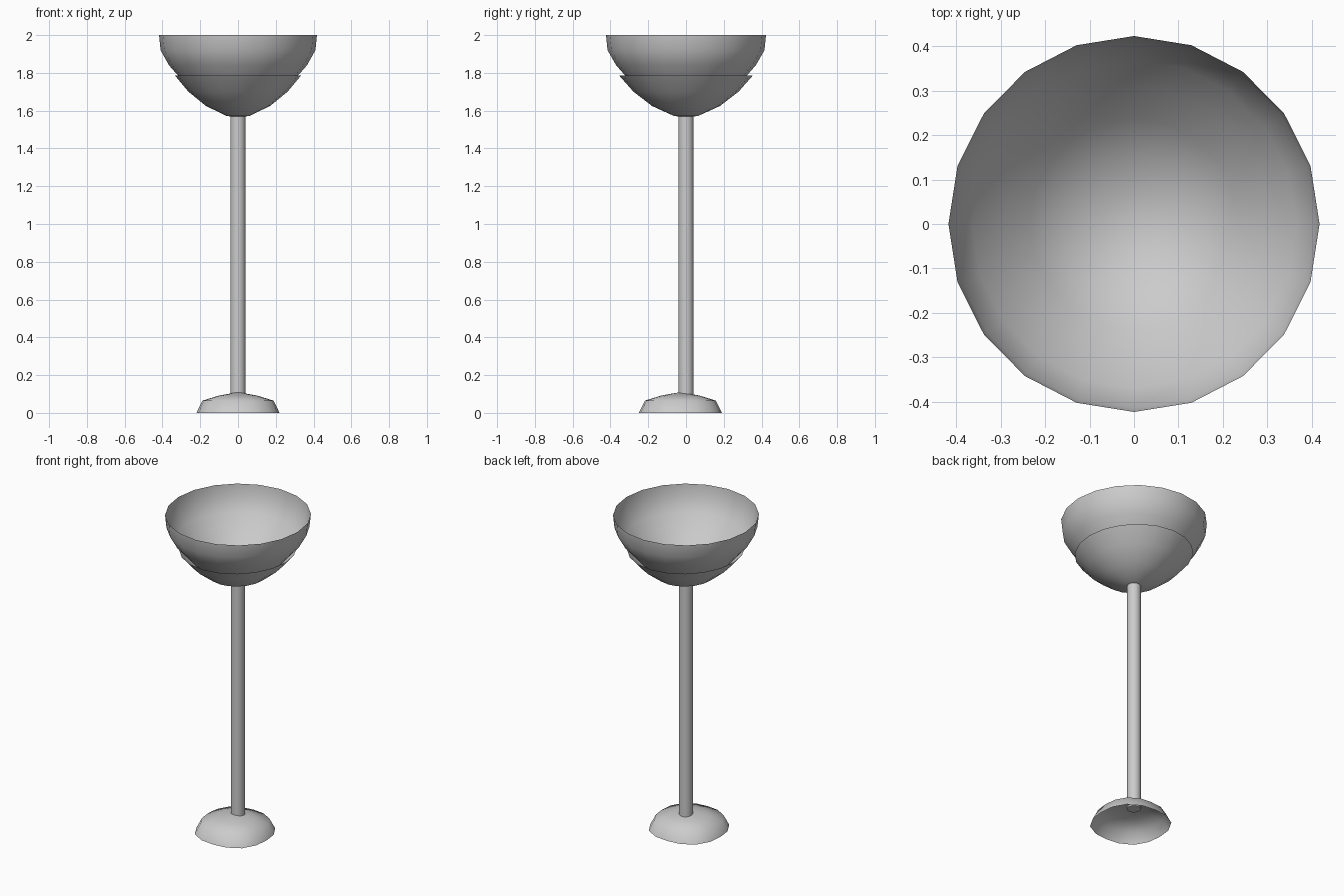
import bpy, bmesh
from math import cos, sin, pi, radians

cube = bpy.data.objects.get("Cube")
if cube:
    bpy.data.objects.remove(cube, do_unlink=True)

grey = bpy.data.materials.new("plain_grey")
grey.use_nodes = True
grey.diffuse_color = (0.6, 0.6, 0.6, 1)
grey.node_tree.nodes["Principled BSDF"].inputs["Base Color"].default_value = (0.6, 0.6, 0.6, 1)


def lathe(name, profile, sides, stretch_x=1.0, stretch_y=1.0, square=0.0, offset_y=0.0):
    """Open thin shell turned around z; profile runs from its rim to its tip."""
    bm = bmesh.new()
    rings = []
    for r, z in profile:
        if r == 0:
            rings.append([bm.verts.new((0, offset_y, z))] * sides)
            continue
        ring = []
        for i in range(sides):
            a = 2 * pi * i / sides
            k = r * (1 + square * (1 - cos(4 * a)))
            ring.append(bm.verts.new((k * cos(a) * stretch_x, k * sin(a) * stretch_y + offset_y, z)))
        rings.append(ring)
    for low, high in zip(rings, rings[1:]):
        for i in range(sides):
            j = (i + 1) % sides
            corners = list(dict.fromkeys((low[i], low[j], high[j], high[i])))
            bm.faces.new(corners)
    # Normals point away from the hollow side
    bmesh.ops.recalc_face_normals(bm, faces=bm.faces)
    mesh = bpy.data.meshes.new(name)
    bm.to_mesh(mesh)
    bm.free()
    obj = bpy.data.objects.new(name, mesh)
    bpy.context.collection.objects.link(obj)
    finish(obj)
    return obj


def finish(obj):
    obj.data.materials.append(grey)
    bpy.ops.object.select_all(action="DESELECT")
    obj.select_set(True)
    bpy.context.view_layer.objects.active = obj
    bpy.ops.object.shade_smooth_by_angle(angle=radians(50))


# Open bowl with an upright rim
lathe("bowl", [(0.418, 2.0), (0.41, 1.92), (0.365, 1.84), (0.308, 1.775), (0.235, 1.69),
               (0.155, 1.63), (0.07, 1.6), (0, 1.59)], 20, stretch_y=1.013)

# Wider cup that holds the bowl from below
lathe("lower_cup", [(0.333, 1.785), (0.262, 1.7), (0.17, 1.625), (0.06, 1.572), (0, 1.565)],
      20, stretch_y=1.06)

# Hollow foot, slightly squared and set forward of the stem
lathe("foot", [(0.22, 0), (0.188, 0.065), (0.1, 0.092), (0, 0.11)], 16, square=0.034, offset_y=-0.03)

# Stem
bottom, top = 0.09, 1.58
bpy.ops.mesh.primitive_cylinder_add(vertices=16, radius=0.04, depth=top - bottom,
                                    location=(0, 0, (top + bottom) / 2))
stem = bpy.context.object
stem.name = "stem"
finish(stem)
